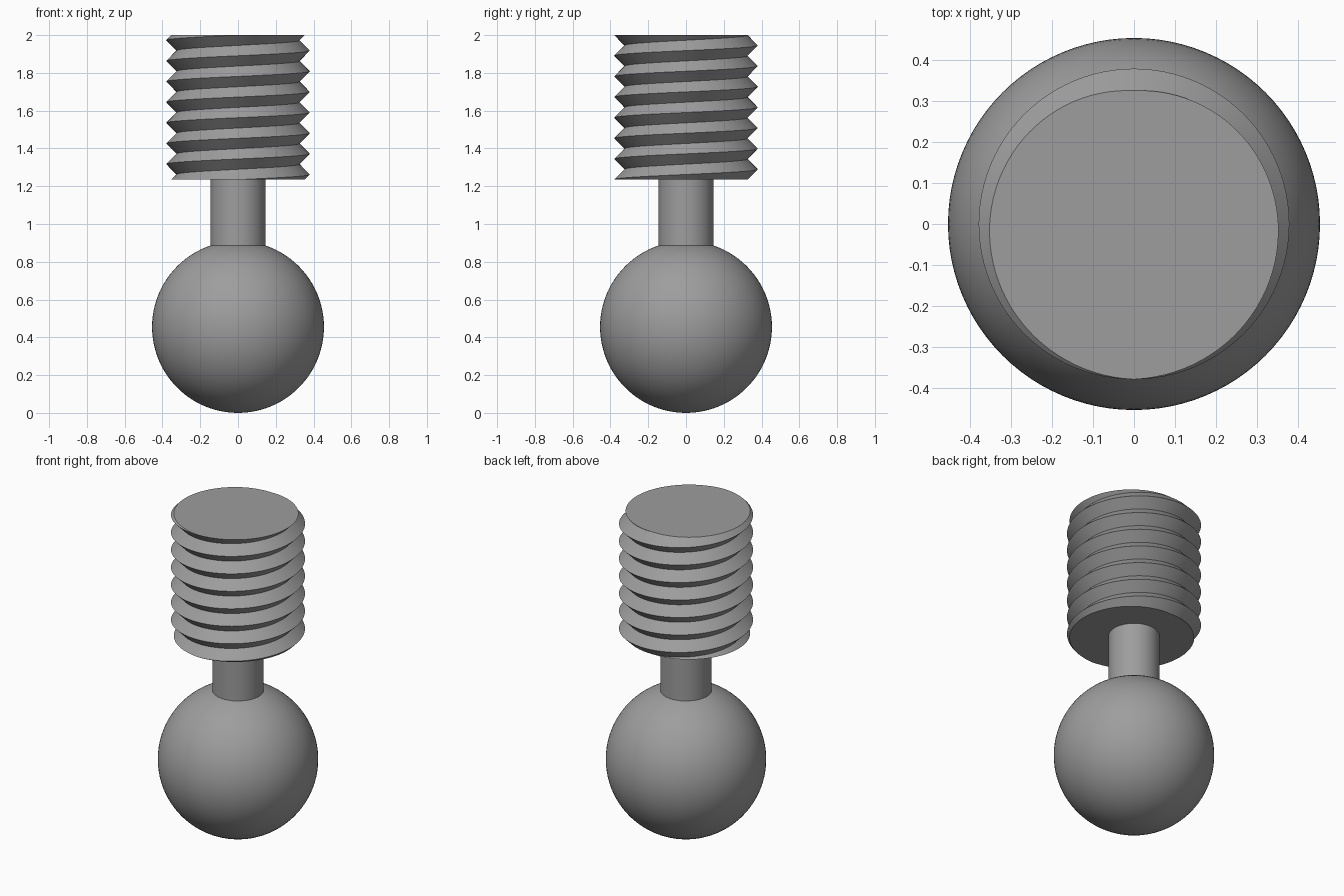
import bpy, bmesh, math

if "Cube" in bpy.data.objects:
    bpy.data.objects.remove(bpy.data.objects["Cube"])

grey = bpy.data.materials.new("steel_grey")
grey.diffuse_color = (0.34, 0.34, 0.34, 1)
grey.use_nodes = True
grey.node_tree.nodes["Principled BSDF"].inputs["Base Color"].default_value = grey.diffuse_color


def finish(obj, name, angle=30):
    obj.name = name
    obj.data.materials.append(grey)
    bpy.ops.object.select_all(action='DESELECT')
    obj.select_set(True)
    bpy.context.view_layer.objects.active = obj
    bpy.ops.object.shade_smooth_by_angle(angle=math.radians(angle))


BALL_R, NECK_R = 0.455, 0.145
Z0, Z1 = 1.235, 2.0            # threaded section
CREST, ROOT = 0.38, 0.326
TURNS, STEPS = 7, 96
PITCH = (Z1 - Z0) / TURNS

# ball
bpy.ops.mesh.primitive_uv_sphere_add(segments=96, ring_count=48, radius=BALL_R,
                                     location=(0, 0, BALL_R))
finish(bpy.context.object, "ball")

# neck, sunk slightly into the ball
neck_bottom = 0.86
bpy.ops.mesh.primitive_cylinder_add(vertices=64, radius=NECK_R, depth=Z0 - neck_bottom,
                                    location=(0, 0, (Z0 + neck_bottom) / 2))
finish(bpy.context.object, "neck")

# threaded shank: helical rows alternate crest and root, cut flat at both ends
bm = bmesh.new()
first, last = -3, 2 * TURNS + 3
grid = {}
for i in range(STEPS):
    turn = i / STEPS
    a = -math.pi / 2 - turn * 2 * math.pi
    for k in range(first, last + 1):
        z = min(Z1, max(Z0, Z1 - (turn + k / 2) * PITCH))
        f = ((Z1 - z) / PITCH - turn) % 1.0
        r = ROOT + (CREST - ROOT) * abs(1 - 2 * f)
        grid[i, k] = bm.verts.new((r * math.cos(a), r * math.sin(a), z))
for i in range(STEPS):
    for k in range(first, last):
        j, s = (i + 1, 0) if i + 1 < STEPS else (0, 2)   # seam climbs one pitch
        if k + 1 + s > last:
            continue
        corners = [grid[i, k], grid[j, k + s], grid[j, k + 1 + s], grid[i, k + 1]]
        if len({round(v.co.z, 6) for v in corners}) > 1:
            bm.faces.new(corners)
bmesh.ops.remove_doubles(bm, verts=bm.verts, dist=1e-5)
bmesh.ops.delete(bm, geom=[v for v in bm.verts if not v.link_faces], context='VERTS')

# flat end caps
for z in (Z0, Z1):
    rim = [v for v in bm.verts if abs(v.co.z - z) < 1e-5]
    rim.sort(key=lambda v: math.atan2(v.co.y, v.co.x))
    bm.faces.new(rim)
bmesh.ops.recalc_face_normals(bm, faces=bm.faces)
mesh = bpy.data.meshes.new("threaded_shank")
bm.to_mesh(mesh)
bm.free()
shank = bpy.data.objects.new("threaded_shank", mesh)
bpy.context.collection.objects.link(shank)
finish(shank, "threaded_shank")
